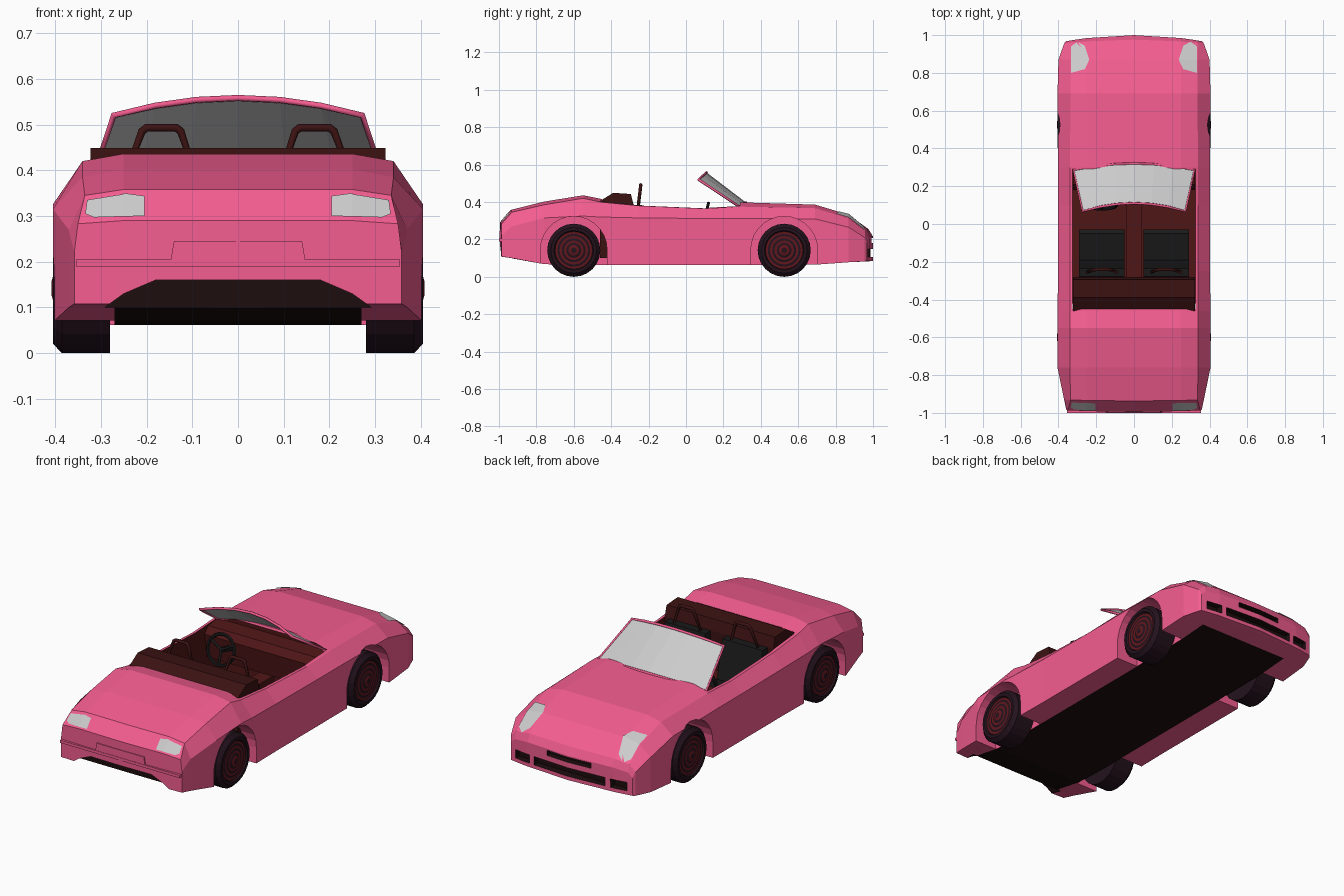
import bpy, bmesh, math
from mathutils import Vector
from mathutils.bvhtree import BVHTree

if "Cube" in bpy.data.objects:
    bpy.data.objects.remove(bpy.data.objects["Cube"])


def mat(name, rgb):
    m = bpy.data.materials.new(name)
    m.diffuse_color = (*rgb, 1)
    m.use_nodes = True
    m.node_tree.nodes["Principled BSDF"].inputs["Base Color"].default_value = m.diffuse_color
    return m


PINK = mat("pink paint", (0.91, 0.11, 0.28))
DARK = mat("dark trim", (0.012, 0.004, 0.004))
RED = mat("red interior", (0.08, 0.008, 0.008))
BROWN = mat("brown cover", (0.045, 0.006, 0.006))
BLACK = mat("black seat", (0.01, 0.01, 0.01))
TYRE = mat("tyre", (0.018, 0.006, 0.012))
RIM = mat("rim red", (0.12, 0.008, 0.012))


def mesh_obj(name, verts, faces, mats=(), idx=None):
    bm = bmesh.new()
    vs = [bm.verts.new(v) for v in verts]
    for k, f in enumerate(faces):
        face = bm.faces.new([vs[i] for i in f])
        if idx:
            face.material_index = idx[k]
    bmesh.ops.recalc_face_normals(bm, faces=bm.faces)
    me = bpy.data.meshes.new(name)
    bm.to_mesh(me)
    bm.free()
    for m in mats:
        me.materials.append(m)
    ob = bpy.data.objects.new(name, me)
    bpy.context.collection.objects.link(ob)
    return ob


def prism(name, pts, a, b, axis, m):
    """Extrude a 2D outline from a to b along x (outline y,z) or y (outline x,z)."""
    put = (lambda p, t: (t, p[0], p[1])) if axis == 'x' else (lambda p, t: (p[0], t, p[1]))
    n = len(pts)
    verts = [put(p, t) for t in (a, b) for p in pts]
    faces = [list(range(n)), list(range(n, 2 * n))]
    faces += [[i, (i + 1) % n, n + (i + 1) % n, n + i] for i in range(n)]
    return mesh_obj(name, verts, faces, [m])


def box(name, x, y, z, m):
    return prism(name, [(y[0], z[0]), (y[1], z[0]), (y[1], z[1]), (y[0], z[1])], x[0], x[1], 'x', m)


def tube(name, pts, r, m, cyclic=True):
    cu = bpy.data.curves.new(name, 'CURVE')
    cu.dimensions = '3D'
    sp = cu.splines.new('POLY')
    sp.points.add(len(pts) - 1)
    for p, q in zip(sp.points, pts):
        p.co = (*q, 1)
    sp.use_cyclic_u = cyclic
    cu.bevel_depth, cu.bevel_resolution = r, 1
    cu.use_fill_caps = True
    cu.materials.append(m)
    ob = bpy.data.objects.new(name, cu)
    bpy.context.collection.objects.link(ob)
    return ob


# Body: cross-sections lofted along y (y, half width, bottom, waist, shoulder x, shoulder z, top, bow)
sections = [
    (-0.985, .358, .108, .22, .35, .283, .29, -.07), (-0.93, .37, .10, .27, .335, .345, .358, -.05),
    (-0.76, .405, .068, .315, .34, .385, .402, 0), (-0.55, .405, .062, .325, .34, .42, .436, 0),
    (-0.46, .405, .062, .32, .34, .40, .418, 0), (-0.25, .402, .062, .315, .34, .38, .387, 0),
    (0.1, .402, .062, .312, .34, .365, .372, 0), (0.3, .402, .062, .312, .34, .375, .398, 0),
    (0.69, .405, .065, .31, .335, .368, .386, 0), (0.87, .40, .078, .265, .335, .312, .332, 0),
    (0.955, .37, .083, .21, .335, .243, .255, .15), (0.965, .36, .085, .18, .335, .205, .215, .25)]
verts, faces, idx = [], [], []
for y, w, zb, zm, xs, zs, zt, bow in sections:
    half = [(.27, zb), (w, zb), (w, zm), (xs, zs), (.25, zt)]
    ring = [(0, zb)] + half + [(0, zt)] + [(-x, z) for x, z in reversed(half)]
    verts += [(x, y + bow * (.14 - x * x), z) for x, z in ring]
for s in range(len(sections) - 1):
    for j in range(12):
        k = (j + 1) % 12
        faces.append([s * 12 + j, s * 12 + k, s * 12 + 12 + k, s * 12 + 12 + j])
        idx.append(1 if j in (0, 11) and s < 9 else 0)
for o in (0, 12 * (len(sections) - 1)):
    for f in ([0, 1, 5, 6], [1, 2, 3, 4, 5], [0, 6, 7, 11], [11, 7, 8, 9, 10]):
        faces.append([o + i for i in f])
        idx.append(0)
body = mesh_obj("car_body", verts, faces, [PINK, DARK], idx)
bm = bmesh.new()
bm.from_mesh(body.data)
surface = BVHTree.FromBMesh(bm)
bm.free()

# Cutters: cockpit, rear notch, nose openings, wheel arches
cutters = [box("cockpit_cut", (-.325, .325), (-.45, .29), (.1, .6), RED)]
notch = [(.32, .08), (.25, .13), (.18, .16)]
cutters.append(prism("notch_cut", [(.33, .0)] + notch + [(-x, z) for x, z in reversed(notch)] + [(-.33, .0)],
                     -1.1, -.93, 'y', DARK))
for x0, x1, z0, z1, d in ((-.13, .13, .18, .207, .965), (-.21, .21, .105, .15, .955),
                          (.24, .33, .105, .15, .945), (-.33, -.24, .105, .15, .945)):
    cutters.append(box("grille_cut", (x0, x1), (d, 1.1), (z0, z1), DARK))
for wy in (-.6, .525):
    arch = [(wy + .178 * math.cos(a), .145 + .178 * math.sin(a))
            for a in [math.pi * i / 14 for i in range(15)]]
    arch += [(wy - .178, -.05), (wy + .178, -.05)]
    for s in (1, -1):
        cutters.append(prism("arch_cut", arch, s * .27, s * .6, 'x', PINK))
bpy.context.view_layer.objects.active = body
for c in cutters:
    c.hide_render = True
    mod = body.modifiers.new("cut", 'BOOLEAN')
    mod.operation, mod.solver, mod.object = 'DIFFERENCE', 'EXACT', c
    mod.material_mode = 'TRANSFER'
    bpy.ops.object.modifier_apply(modifier=mod.name)
    bpy.data.objects.remove(c)


# Lamps: outlines projected onto the body
def decal(name, polys, direction, m=None):
    d = Vector(direction)
    vs, fs = [], []
    for poly in polys:
        fs.append(list(range(len(vs), len(vs) + len(poly))))
        for a, b in poly:
            start = Vector((a, b, 2)) if d.z else Vector((a, -2, b))
            vs.append(surface.ray_cast(start, d)[0] - d * .005)
    return mesh_obj(name, vs, fs, [m] if m else [])


for s, side in ((1, "right"), (-1, "left")):
    front = [[(.333, .80), (.333, .87), (.237, .87), (.26, .82)],
             [(.333, .87), (.333, .94), (.30, .965), (.262, .945), (.237, .87)]]
    rear = [[(.205, .30), (.25, .299), (.25, .35), (.205, .344)],
            [(.25, .299), (.315, .297), (.334, .305), (.33, .335), (.275, .344), (.25, .348)]]
    decal(side + "_headlamp", [[(s * x, y) for x, y in p] for p in front], (0, 0, -1))
    decal(side + "_tail_lamp", [[(s * x, z) for x, z in p] for p in rear], (0, 1, 0))

# Rear bumper strip and plate panel
box("rear_strip", (-.354, .354), (-1, -.97), (.19, .205), PINK)
prism("plate_panel", [(-.147, .205), (.147, .205), (.14, .245), (-.14, .245)], -.998, -.98, 'y', PINK)

# Windscreen glass and frame
ts = [i / 3 - 1 for i in range(7)]
low = [(.32 * t, .32 - .035 * t * t, .398 - .023 * t * t) for t in ts]
top = [(.272 * t, .11 - .043 * t * t, .558 - .038 * t * t) for t in ts]
mesh_obj("windscreen", low + top, [[i, i + 1, i + 8, i + 7] for i in range(6)])
tube("windscreen_frame", low + top[::-1], .007, PINK)

# Cover behind the seats, dashboard, console
prism("rear_cover", [(-.46, .1), (-.28, .1), (-.28, .385), (-.295, .443), (-.39, .449), (-.46, .405)],
      -.322, .322, 'x', BROWN)
prism("dashboard", [(.29, .15), (.2, .2), (.18, .33), (.21, .365), (.29, .375)], -.324, .324, 'x', RED)
box("console", (-.04, .04), (-.28, .25), (.09, .18), RED)

# Seats with headrest loops
for s, side in ((1, "right"), (-1, "left")):
    prism(side + "_seat", [(-.28, .1), (-.03, .1), (-.03, .19), (-.05, .205), (-.19, .185),
                           (-.235, .385), (-.278, .385)], s * .05, s * .29, 'x', BLACK)
    loop = [(.09, .38), (.125, .485), (.135, .493), (.2, .493), (.21, .485), (.25, .38)]
    tube(side + "_headrest", [(s * x, -.255 + (z - .38) * .12, z) for x, z in loop], .009, BROWN)

# Steering wheel
c = Vector((-.17, .1, .318))
tilt = math.radians(75)
bpy.ops.mesh.primitive_torus_add(major_radius=.078, minor_radius=.009, major_segments=20,
                                 minor_segments=6, location=c, rotation=(tilt, 0, 0))
bpy.context.object.name = "steering_wheel"
bpy.context.object.data.materials.append(BLACK)
for a in (math.radians(30), math.radians(150), math.radians(270)):
    tip = c + .076 * Vector((math.cos(a), math.sin(a) * math.cos(tilt), math.sin(a) * math.sin(tilt)))
    tube("wheel_spoke", [c, tip], .007, BLACK, False)
tube("steering_column", [c, c + Vector((0, .12, -.032))], .014, BLACK, False)

# Wheels: turned profile (radius, x), banded rim
prof = [(.09, .28), (.142, .28), (.142, .385), (.122, .404), (.106, .404), (.1, .395), (.088, .395),
        (.076, .397), (.064, .397), (.052, .4), (.04, .4), (.028, .404), (.014, .408)]
bands = [0, 0, 0, 0, 0, 1, 0, 1, 0, 1, 0, 1]
N = 24
for wy, end in ((-.6, "rear"), (.525, "front")):
    for s, side in ((1, "right"), (-1, "left")):
        vs = [(s * x, wy + r * math.cos(2 * math.pi * i / N), .142 + r * math.sin(2 * math.pi * i / N))
              for r, x in prof for i in range(N)]
        fs, ix = [list(range(N)), list(range(len(vs) - N, len(vs)))], [0, 0]
        for k, b in enumerate(bands):
            for i in range(N):
                j = (i + 1) % N
                fs.append([k * N + i, k * N + j, k * N + N + j, k * N + N + i])
                ix.append(b)
        mesh_obj(f"{end}_{side}_wheel", vs, fs, [TYRE, RIM], ix)
